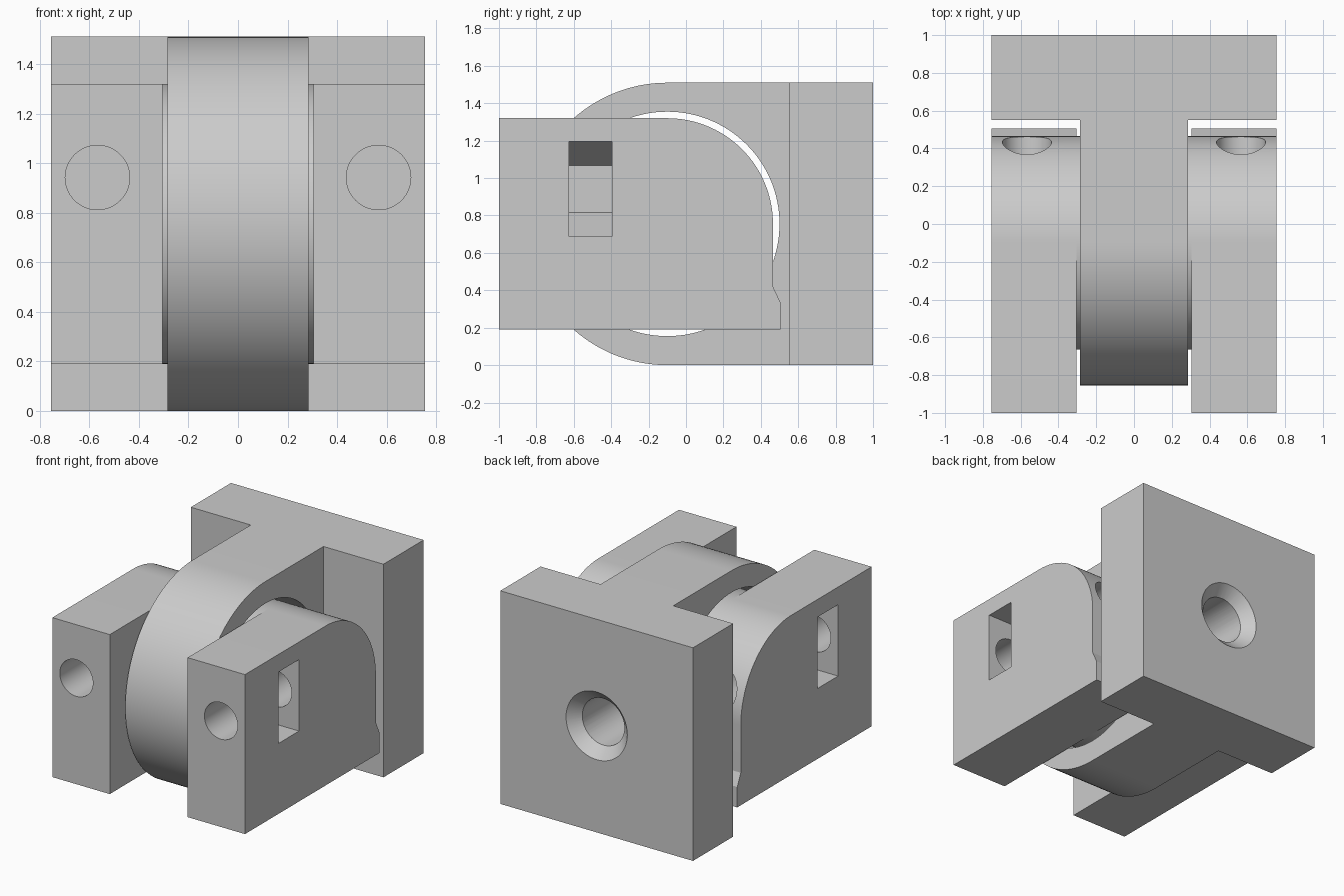
import bpy
from math import sin, cos, radians, pi

if "Cube" in bpy.data.objects:
    bpy.data.objects.remove(bpy.data.objects["Cube"], do_unlink=True)

grey = bpy.data.materials.new("light grey")
grey.use_nodes = True
colour = (0.6, 0.6, 0.6, 1)
grey.diffuse_color = colour
grey.node_tree.nodes["Principled BSDF"].inputs["Base Color"].default_value = colour

W = 0.755            # half width, also the pivot height and knuckle radius
PY, PZ = -0.1, 0.755   # pivot axis in the yz plane
PIN_R, BORE_R = 0.565, 0.6
BOLT_X, BOLT_Z = 0.567, 0.942


def arc(cy, cz, r, start, end, steps):
    """Points on an arc, angles in degrees."""
    angles = [radians(start + (end - start) * i / steps) for i in range(steps + 1)]
    return [(cy + r * cos(a), cz + r * sin(a)) for a in angles]


def extrude(name, outline, lo, hi, axis="x"):
    """Prism from a closed outline: (y, z) along x, or (x, z) along y."""
    place = (lambda p, d: (d, p[0], p[1])) if axis == "x" else (lambda p, d: (p[0], d, p[1]))
    n = len(outline)
    verts = [place(p, lo) for p in outline] + [place(p, hi) for p in outline]
    faces = [list(range(n)), list(range(n, 2 * n))]
    faces += [(i, (i + 1) % n, n + (i + 1) % n, n + i) for i in range(n)]
    mesh = bpy.data.meshes.new(name)
    mesh.from_pydata(verts, [], faces)
    mesh.materials.append(grey)
    obj = bpy.data.objects.new(name, mesh)
    bpy.context.collection.objects.link(obj)
    activate(obj)
    bpy.ops.object.mode_set(mode="EDIT")
    bpy.ops.mesh.select_all(action="SELECT")
    bpy.ops.mesh.normals_make_consistent(inside=False)
    bpy.ops.object.mode_set(mode="OBJECT")
    return obj


def activate(obj):
    bpy.ops.object.select_all(action="DESELECT")
    obj.select_set(True)
    bpy.context.view_layer.objects.active = obj


def combine(target, tool, operation="DIFFERENCE"):
    """Apply a boolean and discard the tool."""
    activate(target)
    mod = target.modifiers.new("boolean", "BOOLEAN")
    mod.operation, mod.object, mod.solver = operation, tool, "EXACT"
    bpy.ops.object.modifier_apply(modifier=mod.name)
    bpy.data.objects.remove(tool, do_unlink=True)


def cone(name, r1, r2, y, depth):
    """Cone along y, r1 at the front end."""
    bpy.ops.mesh.primitive_cone_add(vertices=64, radius1=r1, radius2=r2, depth=depth,
                                    location=(0, y, PZ), rotation=(-pi / 2, 0, 0))
    obj = bpy.context.object
    obj.name = name
    obj.data.materials.append(grey)
    return obj


def smooth(obj):
    activate(obj)
    bpy.ops.object.shade_smooth_by_angle(angle=radians(25))


# Mounting plate with a rounded knuckle, as one T-shaped solid
bracket = extrude("knuckle_bracket", [(-W, 0), (W, 0), (W, 2 * W), (-W, 2 * W)], 0.55, 1, "y")
tongue = extrude("tongue", arc(PY, PZ, W, 90, 270, 64) + [(0.8, 0), (0.8, 2 * W)], -0.285, 0.285)
combine(bracket, tongue, "UNION")
# Pivot bore and countersunk screw hole
combine(bracket, extrude("bore_cutter", arc(PY, PZ, BORE_R, 0, 357, 119), -0.5, 0.5))
combine(bracket, cone("screw_cutter", 0.165, 0.165, 0.7, 0.8))
combine(bracket, cone("countersink_cutter", 0.155, 0.25, 0.9625, 0.095))
smooth(bracket)

# Clevis arms with a bolt hole and a hexagonal nut pocket
arm_outline = [(-1, 0.19), (0.505, 0.19), (0.505, 0.335), (0.465, 0.42)]
arm_outline += arc(PY, PZ, PIN_R, 0, 90, 40) + [(-1, PZ + PIN_R)]
for side, label in ((1, "left"), (-1, "right")):
    arm = extrude(label + "_clevis_arm", arm_outline, *sorted((side * 0.305, side * W)))
    bolt = arc(side * BOLT_X, BOLT_Z, 0.13, 0, 354.375, 63)
    combine(arm, extrude("bolt_cutter", bolt, -1.2, 0.8, "y"))
    # Half hexagon inside, straight walls running out through the side
    s, flat = 0.253, 0.22
    pocket = [(0.9, s), (BOLT_X, s), (BOLT_X - flat, s / 2),
              (BOLT_X - flat, -s / 2), (BOLT_X, -s), (0.9, -s)]
    pocket = [(side * x, BOLT_Z + z) for x, z in pocket]
    combine(arm, extrude("nut_cutter", pocket, -0.625, -0.395, "y"))
    smooth(arm)

# Pivot pin joining the arms
pin = extrude("pivot_pin", arc(PY, PZ, PIN_R, 0, 357.75, 159), -0.305, 0.305)
smooth(pin)
